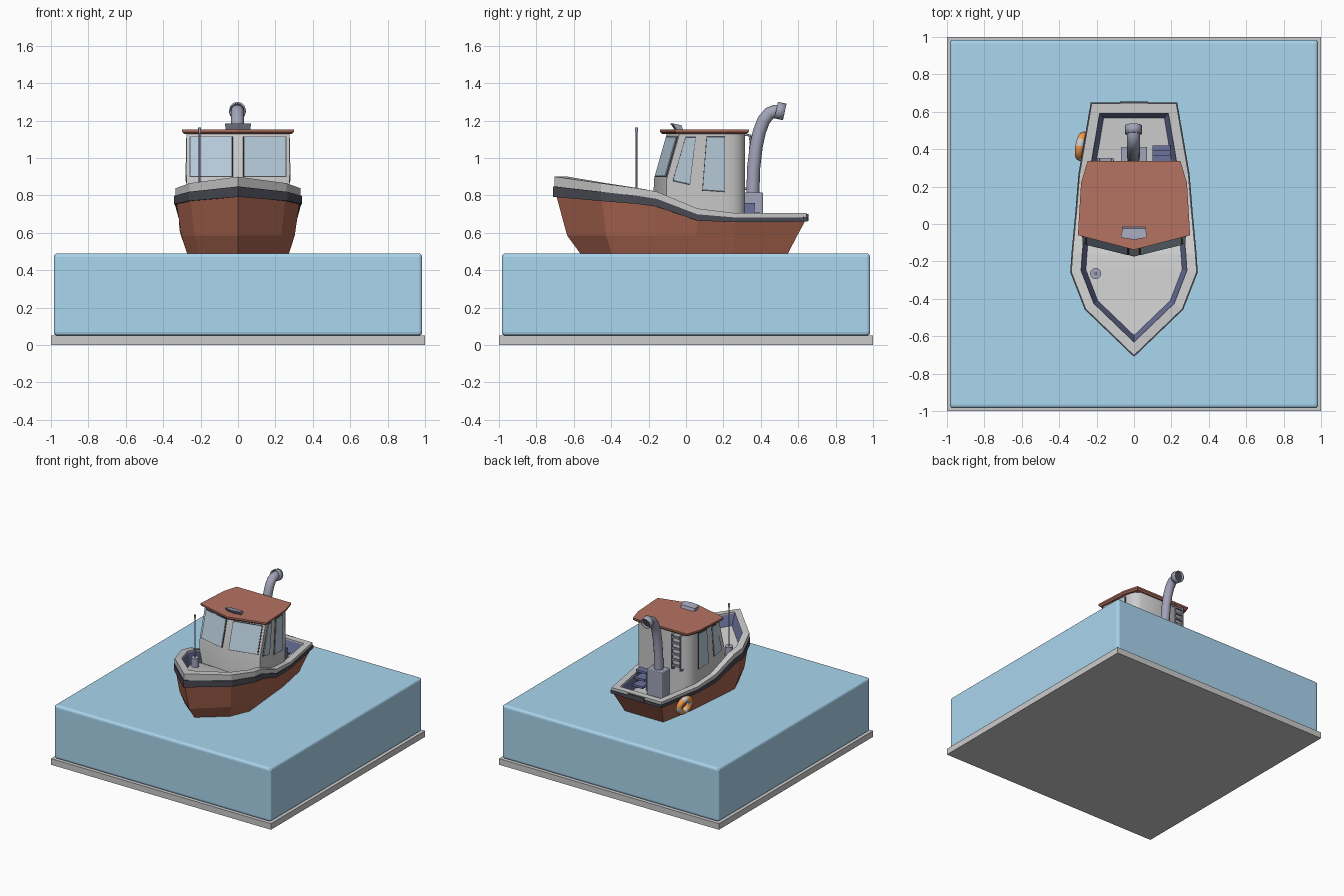
import bpy, bmesh, math
from mathutils import Vector

if "Cube" in bpy.data.objects:
    bpy.data.objects.remove(bpy.data.objects["Cube"])

RED, ROOF = (.40, .13, .08, 1), (.46, .17, .12, 1)
NAVY, BLACK = (.15, .17, .34, 1), (.07, .07, .09, 1)
WATER, GLASS = (.40, .67, .86, 1), (.47, .60, .70, 1)
STEEL, ORANGE = (.36, .37, .48, 1), (.90, .33, .08, 1)
mats = {}


def paint(ob, col):
    if col:
        if col not in mats:
            mats[col] = bpy.data.materials.new("paint")
            mats[col].diffuse_color = col
        ob.data.materials.append(mats[col])
    return ob


def finish(name, bm, col=None):
    bmesh.ops.recalc_face_normals(bm, faces=bm.faces)
    me = bpy.data.meshes.new(name)
    bm.to_mesh(me)
    bm.free()
    ob = bpy.data.objects.new(name, me)
    bpy.context.collection.objects.link(ob)
    return paint(ob, col)


def loft(name, halves, col=None, caps=(), wrap=False):
    """Loft mirrored half outlines (first point on the centre line)."""
    bm = bmesh.new()
    rings = []
    for h in halves:
        pts = list(h) + [(-x, y, z) for x, y, z in reversed(h[1:])]
        rings.append([bm.verts.new(p) for p in pts])
    n = len(rings[0])
    pairs = list(zip(rings, rings[1:])) + ([(rings[-1], rings[0])] if wrap else [])
    for a, b in pairs:
        for i in range(n):
            j = (i + 1) % n
            bm.faces.new((a[i], a[j], b[j], b[i]))
    for c in caps:
        r = rings[c]
        bm.faces.new((r[0], r[1], r[-1]))
        for i in range(1, n // 2):
            bm.faces.new((r[i], r[i + 1], r[n - i - 1], r[n - i]))
    return finish(name, bm, col)


def box(name, lo, hi, col=None, bevel=0):
    bm = bmesh.new()
    bmesh.ops.create_cube(bm, size=1)
    for v in bm.verts:
        v.co = [(a + b) / 2 + c * (b - a) for a, b, c in zip(lo, hi, v.co)]
    if bevel:
        bmesh.ops.bevel(bm, geom=bm.edges[:], offset=bevel, segments=3, affect='EDGES', profile=.5)
    return finish(name, bm, col)


def tube(name, pts, r, col=None, caps=True, thick=0):
    cu = bpy.data.curves.new(name, 'CURVE')
    cu.dimensions, cu.bevel_depth, cu.bevel_resolution = '3D', r, 4
    cu.use_fill_caps = caps
    sp = cu.splines.new('POLY')
    sp.points.add(len(pts) - 1)
    for p, q in zip(sp.points, pts):
        p.co = (*q, 1)
    ob = bpy.data.objects.new(name, cu)
    bpy.context.collection.objects.link(ob)
    bpy.ops.object.select_all(action='DESELECT')
    ob.select_set(True)
    bpy.context.view_layer.objects.active = ob
    bpy.ops.object.convert(target='MESH')
    ob = bpy.context.object
    bpy.ops.object.shade_smooth_by_angle(angle=math.radians(40))
    if thick:
        m = ob.modifiers.new("wall", 'SOLIDIFY')
        m.thickness, m.offset = thick, 0
    return paint(ob, col)


# plinth and water block
box("base_plate", (-1, -1, 0), (1, 1, .05))
box("water", (-.985, -.985, .05), (.985, .985, .49), WATER, .02)

# gunwale stations: x, y, top height, band scale, inward direction
ST = [(0, -.705, .90, 1, 0, 1.39), (.26, -.455, .865, .88, -.85, .57),
      (.337, -.257, .838, .78, -1.02, .15), (.33, -.155, .82, .75, -1, -.1),
      (.31, .06, .73, .6, -1, -.09), (.293, .267, .705, .45, -1, -.13),
      (.228, .645, .705, .42, -.84, -1)]


def ring(dx=0, dy=None, drop=0, sink=0, z=None):
    dy = dx if dy is None else dy
    return [(x + ix * dx, y + iy * dy, (t - drop * k - sink) if z is None else z)
            for x, y, t, k, ix, iy in ST]


# hull, rubbing band, rim, bulwark and deck
loft("hull", [ring(.11, .17, z=.40), ring(.063, .1, z=.49), ring(.033, .05, z=.585),
              ring(.008, .008, drop=.10)], RED, caps=[0])
loft("rubbing_band", [ring(-.004, drop=.108), ring(-.004, drop=.052),
                      ring(.03, drop=.052), ring(.03, drop=.108)], BLACK, wrap=True)
loft("gunwale_rim", [ring(.002, drop=.054), ring(.002), ring(.053), ring(.053, drop=.054)], wrap=True)
loft("bulwark", [ring(.052, sink=.01), ring(.08, sink=.105)], NAVY)
loft("deck", [ring(.078, sink=.10), ring(.078, sink=.11)], caps=[0, 1])
box("stern_fender", (-.075, .63, .662), (.075, .655, .70), BLACK)


# wheelhouse with raked windscreen and rounded rear corners
def cabin(z, front):
    return [(0, front, z), (.275, front + .068, z), (.255, .20, z), (.247, .25, z),
            (.228, .29, z), (.19, .315, z)]


house = loft("wheelhouse", [cabin(.60, -.175), cabin(.885, -.172), cabin(1.14, -.10)], caps=[0, 2])
bpy.context.view_layer.objects.active = house
house.select_set(True)
bpy.ops.object.shade_smooth_by_angle(angle=math.radians(35))


def roof(z, d):
    return [(0, -.138 + d, z), (.30 - d, -.06 + d, z), (.283 - d, .22, z), (.248 - d, .337 - d, z)]


loft("roof", [roof(1.128, .012), roof(1.14, 0), roof(1.153, 0)], ROOF, caps=[0, 2])


def window(name, quad):
    """Dark frame with a glass pane on it, on both sides of the boat."""
    q = [Vector(p) for p in quad]
    c = sum(q, Vector()) / 4
    n = (q[2] - q[0]).cross(q[3] - q[1]).normalized()
    if n.dot(c - Vector((0, .1, c.z))) < 0:
        n = -n
    for part, grow, out, col in (("frame", .008, .004, BLACK), ("glass", 0, .008, GLASS)):
        for side in (1, -1):
            bm = bmesh.new()
            pts = [p + (p - c).normalized() * grow for p in q]
            layers = [[bm.verts.new(((p + n * o).x * side, (p + n * o).y, (p + n * o).z))
                       for p in pts] for o in (-.012, out)]
            for l in layers:
                bm.faces.new(l)
            for i in range(4):
                j = (i + 1) % 4
                bm.faces.new((layers[0][i], layers[0][j], layers[1][j], layers[1][i]))
            finish(f"{name}_{part}", bm, col)


def screen(x, t):
    return (x, -.172 + .072 * t + .068 * x / .275, .885 + .255 * t)


def flank(y, z):
    return (.275 - .062 * (y + .1), y, z)


window("windscreen", [screen(.033, .07), screen(.252, .07), screen(.252, .88), screen(.033, .88)])
window("front_side_window", [flank(-.068, .882), flank(.02, .862), flank(.05, 1.108), flank(-.002, 1.108)])
window("rear_side_window", [flank(.09, .832), flank(.205, .824), flank(.205, 1.11), flank(.112, 1.11)])

# roof lamp housing with sloped front
loft("roof_lamp", [[(0, -.06, 1.15), (.065, -.05, 1.15), (.06, -.015, 1.15)],
                   [(0, -.085, 1.185), (.07, -.072, 1.185), (.062, -.025, 1.175)]],
     STEEL, caps=[0, 1])

# exhaust stack
box("exhaust_box", (-.07, .31, .59), (.07, .413, .815), STEEL, .006)
path = [(.357, .80), (.362, .95), (.375, 1.06), (.392, 1.14), (.415, 1.20),
        (.445, 1.238), (.475, 1.25), (.505, 1.247)]
tube("exhaust_pipe", [(-.003, y, z) for y, z in path], .035, STEEL)
tube("exhaust_mouth", [(-.003, .482, 1.256), (-.003, .528, 1.246)], .041, STEEL, False, .008)
tube("exhaust_opening", [(-.003, .50, 1.252), (-.003, .512, 1.2495)], .038, BLACK)

# rear ladder
for x in (-.19, -.115):
    tube("ladder_rail", [(x, .31, 1.125), (x, .345, 1.12), (x, .345, .84), (x, .31, .835)], .007, STEEL)
for i in range(6):
    z = .865 + i * .046
    box("ladder_rung", (-.19, .337, z), (-.115, .353, z + .013), STEEL)

# steps by the rear door
for i, z in enumerate((.64, .69, .74)):
    box("step", (.10, .31, z), (.195, .42 - i * .025, z + .018), NAVY)
for x in (.10, .185):
    box("step_side", (x, .31, .59), (x + .01, .365, .745), NAVY)

# aerial on the foredeck
tube("aerial_base", [(-.205, -.265, .72), (-.205, -.265, .815)], .03, STEEL)
tube("aerial_rod", [(-.205, -.265, .80), (-.205, -.265, 1.15)], .005, STEEL)
tube("aerial_tip", [(-.205, -.265, 1.135), (-.205, -.265, 1.163)], .008, STEEL)

# lifebuoy on the left quarter
bpy.ops.mesh.primitive_torus_add(major_radius=.056, minor_radius=.024, major_segments=24,
                                 minor_segments=12, location=(-.277, .415, .607))
buoy = bpy.context.object
buoy.name = "lifebuoy"
buoy.rotation_euler = Vector((-1, .17, -.25)).to_track_quat('Z', 'Y').to_euler()
paint(paint(buoy, ORANGE), (.85, .85, .85, 1))
for f in buoy.data.polygons:
    a = math.degrees(math.atan2(f.center.y, f.center.x)) % 90
    f.material_index = 1 if a < 30 else 0
bpy.ops.object.shade_smooth_by_angle(angle=math.radians(60))

for m in bpy.data.materials:
    if m.users and not m.is_grease_pencil:
        m.use_nodes = True
        m.node_tree.nodes["Principled BSDF"].inputs["Base Color"].default_value = m.diffuse_color
